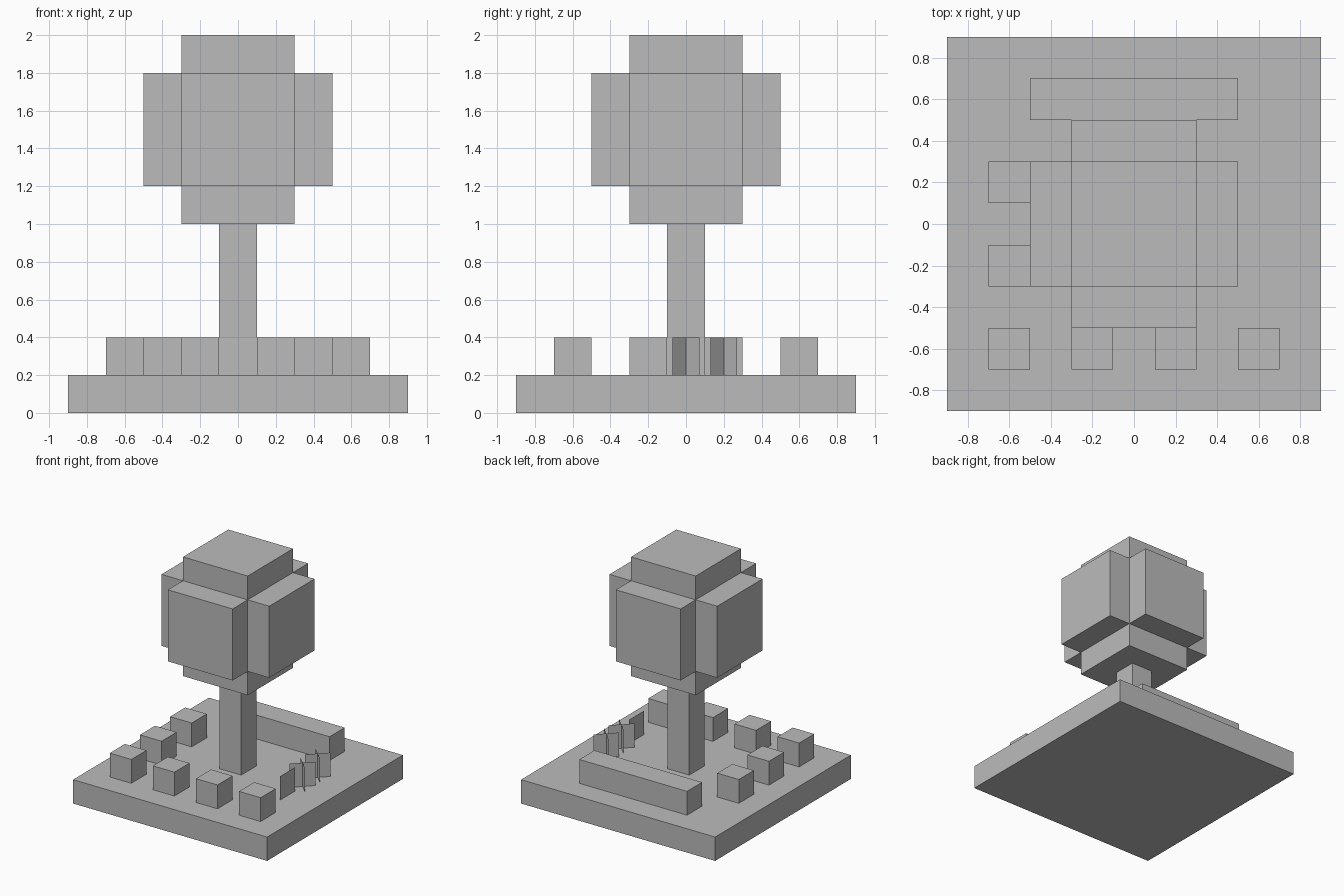
import bpy, bmesh, math
from mathutils import Matrix, Vector

if "Cube" in bpy.data.objects:
    bpy.data.objects.remove(bpy.data.objects["Cube"], do_unlink=True)

# Single flat colour
grey = bpy.data.materials.new("plain grey")
grey.use_nodes = True
colour = (0.5, 0.5, 0.5, 1)
grey.diffuse_color = colour
grey.node_tree.nodes["Principled BSDF"].inputs["Base Color"].default_value = colour


def finish(name, bm):
    mesh = bpy.data.meshes.new(name)
    bm.to_mesh(mesh)
    bm.free()
    mesh.materials.append(grey)
    obj = bpy.data.objects.new(name, mesh)
    bpy.context.collection.objects.link(obj)
    return obj


def box(name, centre, size):
    bm = bmesh.new()
    matrix = Matrix.Translation(centre) @ Matrix.Diagonal((*size, 1))
    bmesh.ops.create_cube(bm, size=1, matrix=matrix)
    return finish(name, bm)


def upright_plates(name, y, angles):
    """Thin square leaves standing on the ground, turned about z."""
    bm = bmesh.new()
    for angle in angles:
        matrix = (Matrix.Translation((0.6, y, 0.3))
                  @ Matrix.Rotation(math.radians(angle), 4, "Z")
                  @ Matrix.Rotation(math.radians(90), 4, "X"))
        bmesh.ops.create_grid(bm, x_segments=1, y_segments=1, size=0.1, matrix=matrix)
    return finish(name, bm)


# Ground slab and trunk
box("ground", (0, 0, 0.1), (1.8, 1.8, 0.2))
box("trunk", (0, 0, 0.6), (0.2, 0.2, 0.8))

# Crown: a cube with every side pushed outwards
bm = bmesh.new()
bmesh.ops.create_cube(bm, size=0.6)
bm.normal_update()
caps = bmesh.ops.extrude_discrete_faces(bm, faces=bm.faces[:])["faces"]
for cap in caps:
    direction = cap.calc_center_median().normalized()
    bmesh.ops.translate(bm, verts=cap.verts[:], vec=direction * 0.2)
bmesh.ops.translate(bm, verts=bm.verts[:], vec=Vector((0, 0, 1.5)))
bmesh.ops.recalc_face_normals(bm, faces=bm.faces[:])
finish("crown", bm)

# Blocks along the front and one side
for i in range(4):
    box(f"front_block_{i + 1}", (-0.6 + 0.4 * i, -0.6, 0.3), (0.2, 0.2, 0.2))
for i in range(2):
    box(f"side_block_{i + 1}", (-0.6, -0.2 + 0.4 * i, 0.3), (0.2, 0.2, 0.2))

# Long block at the back
box("back_bench", (0, 0.6, 0.3), (1.0, 0.2, 0.2))

# One flat plate and two crossed plants on the other side
upright_plates("single_plate", -0.2, [90])
for i in range(2):
    upright_plates(f"crossed_plant_{i + 1}", 0.2 * i, [45, -45])
